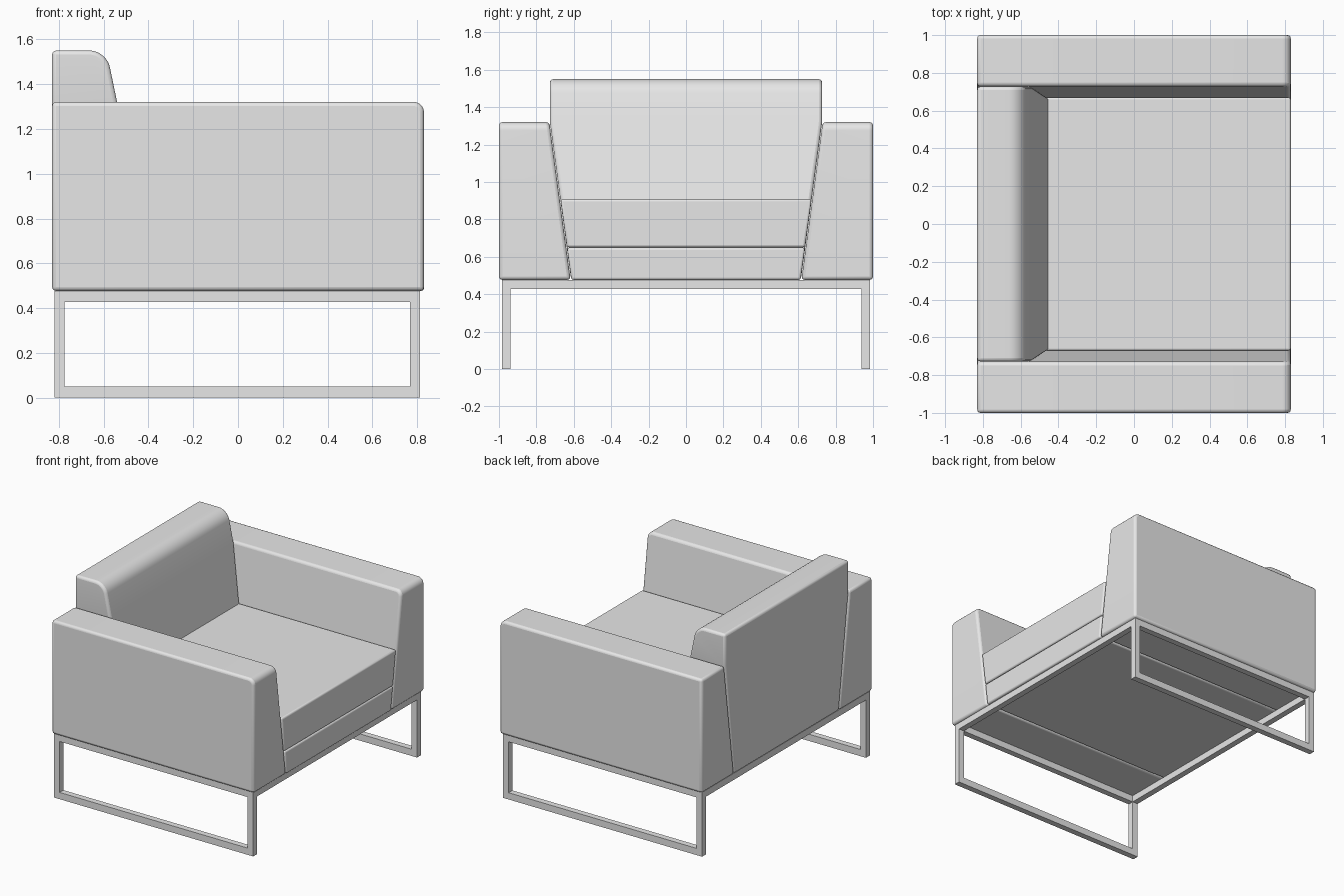
import bpy, bmesh, math

cube = bpy.data.objects.get("Cube")
if cube:
    bpy.data.objects.remove(cube, do_unlink=True)


def make_material(name, value):
    mat = bpy.data.materials.new(name)
    mat.use_nodes = True
    colour = (value, value, value, 1)
    mat.diffuse_color = colour
    mat.node_tree.nodes["Principled BSDF"].inputs["Base Color"].default_value = colour
    return mat


grey = make_material("light grey", 0.8)

BASE, ARM_TOP, BACK_TOP = 0.477, 1.32, 1.55
REAR, FRONT = -0.83, 0.83


def inner(z):
    """Half width between the leaning arms at height z."""
    return 0.616 + 0.135 * (min(z, ARM_TOP) - BASE)


def back_face(z):
    """Depth position of the leaning backrest front at height z."""
    return -0.455 - 0.207 * (z - 0.91)


def loft(name, sections, bevel, round_edge=None, radius=0):
    """Stack four-cornered sections, round one chosen edge, then soften the rest."""
    bm = bmesh.new()
    rings = [[bm.verts.new(p) for p in s] for s in sections]
    bm.faces.new(rings[0])
    bm.faces.new(rings[-1])
    for a, b in zip(rings, rings[1:]):
        for i in range(4):
            j = (i + 1) % 4
            bm.faces.new((a[i], a[j], b[j], b[i]))
    bmesh.ops.recalc_face_normals(bm, faces=bm.faces)
    if round_edge:
        edges = [e for e in bm.edges if all(round_edge(v.co) for v in e.verts)]
        bmesh.ops.bevel(bm, geom=edges, offset=radius, segments=7,
                        profile=0.5, affect='EDGES')
    mesh = bpy.data.meshes.new(name)
    bm.to_mesh(mesh)
    bm.free()
    obj = bpy.data.objects.new(name, mesh)
    bpy.context.collection.objects.link(obj)
    mesh.materials.append(grey)
    if bevel:
        mod = obj.modifiers.new("soft edges", 'BEVEL')
        mod.width = bevel
        mod.segments = 3
        mod.limit_method = 'ANGLE'
        mod.angle_limit = math.radians(40)
    bpy.ops.object.select_all(action='DESELECT')
    obj.select_set(True)
    bpy.context.view_layer.objects.active = obj
    bpy.ops.object.shade_smooth_by_angle(angle=math.radians(30))
    return obj


def section(z, x0, x1, y0, y1):
    return [(x0, y0, z), (x1, y0, z), (x1, y1, z), (x0, y1, z)]


def box(name, x, y, z, bevel=0):
    return loft(name, [section(h, *x, *y) for h in z], bevel)


# Arms leaning outward on the inside, rounded at the top front
for side, label in ((1, "left"), (-1, "right")):
    loft(f"{label}_arm",
         [section(z, REAR, FRONT, side * (inner(z) + 0.001), side)
          for z in (BASE, ARM_TOP)],
         0.018, lambda c: c.x > 0.8 and c.z > 1.3, 0.045)

# Backrest wedged between the arms
loft("backrest",
     [section(z, REAR, back_face(z), -inner(z) + 0.002, inner(z) - 0.002)
      for z in (BASE, ARM_TOP, BACK_TOP)],
     0.018, lambda c: c.x > -0.7 and c.z > 1.5, 0.075)


# Seat base and cushion
def seat_part(name, bottom, top, rear):
    loft(name, [section(z, rear, FRONT, -inner(z) + 0.003, inner(z) - 0.003)
                for z in (bottom, top)], 0.012)


seat_part("seat_base", BASE, 0.649, -0.7)
seat_part("seat_cushion", 0.651, 0.908, -0.5)

# Square tube frame: a loop under each arm, joined by cross rails
BAR = 0.045
X0, X1, Y1 = -0.82, 0.813, 0.983
for side, label in ((1, "left"), (-1, "right")):
    y = sorted((side * (Y1 - BAR), side * Y1))
    box(f"{label}_floor_rail", (X0, X1), y, (0, 0.05))
    box(f"{label}_top_rail", (X0, X1), y, (0.428, BASE))
    box(f"{label}_rear_leg", (X0, X0 + BAR), y, (0.05, 0.428))
    box(f"{label}_front_leg", (X1 - BAR, X1), y, (0.05, 0.428))
for x, label in ((X0, "rear"), (X1 - BAR, "front")):
    box(f"{label}_cross_rail", (x, x + BAR), (BAR - Y1, Y1 - BAR), (0.428, BASE))
